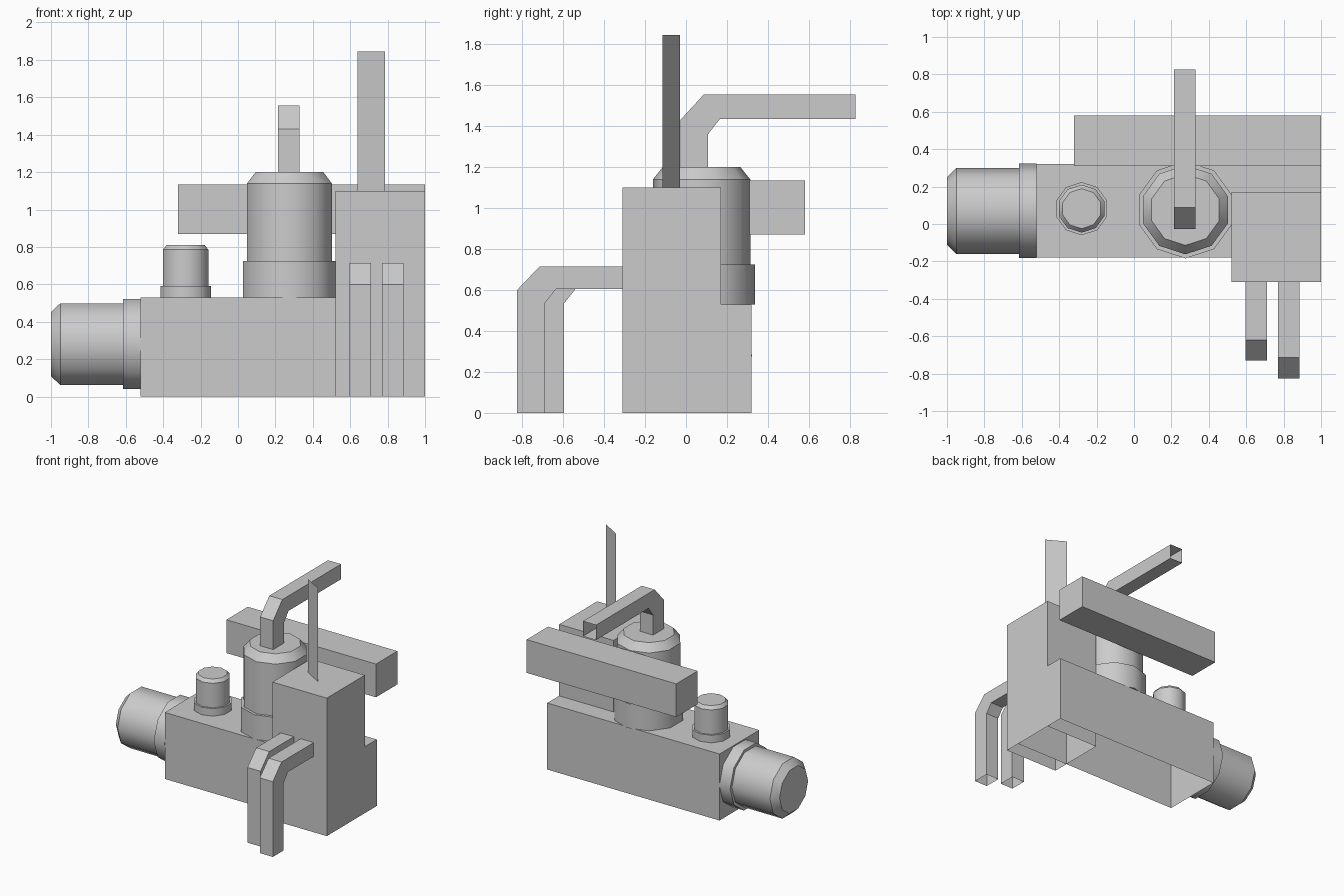
import bpy, bmesh, math
from mathutils import Matrix, Vector

if "Cube" in bpy.data.objects:
    bpy.data.objects.remove(bpy.data.objects["Cube"], do_unlink=True)

# One plain colour for everything
GREY = (0.6, 0.6, 0.6, 1)
mat = bpy.data.materials.new("light grey")
mat.use_nodes = True
mat.diffuse_color = GREY
mat.node_tree.nodes["Principled BSDF"].inputs["Base Color"].default_value = GREY


def finish(name, bm):
    mesh = bpy.data.meshes.new(name)
    bm.to_mesh(mesh)
    bm.free()
    mesh.materials.append(mat)
    obj = bpy.data.objects.new(name, mesh)
    bpy.context.collection.objects.link(obj)
    return obj


def box(name, low, high, open_bottom=False):
    """Box between two corners, optionally without its floor."""
    low, high = Vector(low), Vector(high)
    bm = bmesh.new()
    bmesh.ops.create_cube(bm, size=1)
    bmesh.ops.scale(bm, vec=high - low, verts=bm.verts)
    bmesh.ops.translate(bm, vec=(low + high) / 2, verts=bm.verts)
    if open_bottom:
        floor = [f for f in bm.faces if f.normal.z < -0.9]
        bmesh.ops.delete(bm, geom=floor, context='FACES')
    return finish(name, bm)


def turned(name, profile, centre, sideways=False, sides=10):
    """Ten-sided turned part from (radius, height) points, capped at both ends."""
    bm = bmesh.new()
    rings = []
    for r, h in profile:
        angles = [math.pi / 2 + math.tau * i / sides for i in range(sides)]
        rings.append([bm.verts.new((r * math.cos(a), r * math.sin(a), h)) for a in angles])
    for a, b in zip(rings, rings[1:]):
        for i in range(sides):
            j = (i + 1) % sides
            bm.faces.new((a[i], a[j], b[j], b[i]))
    bm.faces.new(rings[0][::-1])
    bm.faces.new(rings[-1])
    if sideways:
        bm.transform(Matrix.Rotation(-math.pi / 2, 4, 'Y'))
    bm.transform(Matrix.Translation(centre))
    bm.normal_update()
    for f in bm.faces:
        f.smooth = True
    for e in bm.edges:
        e.smooth = e.calc_face_angle(0) < math.radians(37)
    return finish(name, bm)


def bent_tube(name, x0, x1, outer, inner):
    """Square tube with open ends, swept along paired (y, z) bend points."""
    bm = bmesh.new()
    rings = []
    for o, i in zip(outer, inner):
        rings.append([bm.verts.new(p) for p in
                      ((x0, *o), (x1, *o), (x1, *i), (x0, *i))])
    for a, b in zip(rings, rings[1:]):
        for k in range(4):
            m = (k + 1) % 4
            bm.faces.new((a[k], a[m], b[m], b[k]))
    bmesh.ops.recalc_face_normals(bm, faces=bm.faces)
    return finish(name, bm)


# Buildings
box("long_hall", (-0.52, -0.18, 0), (1, 0.32, 0.53), open_bottom=True)
box("tower_block", (0.52, -0.31, 0), (1, 0.17, 1.10), open_bottom=True)
box("rear_beam", (-0.32, 0.31, 0.87), (1, 0.58, 1.135))

# Tanks and side drum
turned("large_tank", [(0.26, 0.53), (0.26, 0.725), (0.238, 0.725),
                      (0.238, 1.14), (0.19, 1.2)], (0.275, 0.076, 0))
turned("small_tank", [(0.142, 0.53), (0.142, 0.59), (0.128, 0.59),
                      (0.128, 0.785), (0.107, 0.81)], (-0.28, 0.082, 0))
turned("side_drum", [(0.253, 0.52), (0.253, 0.615), (0.23, 0.615),
                     (0.23, 0.95), (0.18, 1.0)], (0, 0.07, 0.28), sideways=True)

# Two front down pipes, the left one reaching further out
for name, x, y in (("right_down_pipe", 0.595, -0.73), ("left_down_pipe", 0.77, -0.825)):
    bent_tube(name, x, x + 0.115,
              [(-0.31, 0.715), (y + 0.11, 0.715), (y, 0.6), (y, 0)],
              [(-0.31, 0.605), (y + 0.19, 0.605), (y + 0.135, 0.535), (y + 0.135, 0)])

# Pipe leaving the top of the large tank
bent_tube("top_pipe", 0.215, 0.33,
          [(-0.028, 1.2), (-0.028, 1.43), (0.087, 1.555), (0.827, 1.555)],
          [(0.107, 1.2), (0.107, 1.36), (0.165, 1.435), (0.827, 1.435)])

# Thin upright plate standing diagonally on the tower
bm = bmesh.new()
a, b = (0.64, -0.03), (0.785, -0.115)
bm.faces.new([bm.verts.new(p) for p in
              ((*a, 1.1), (*b, 1.1), (*b, 1.845), (*a, 1.845))])
finish("mast_plate", bm)
